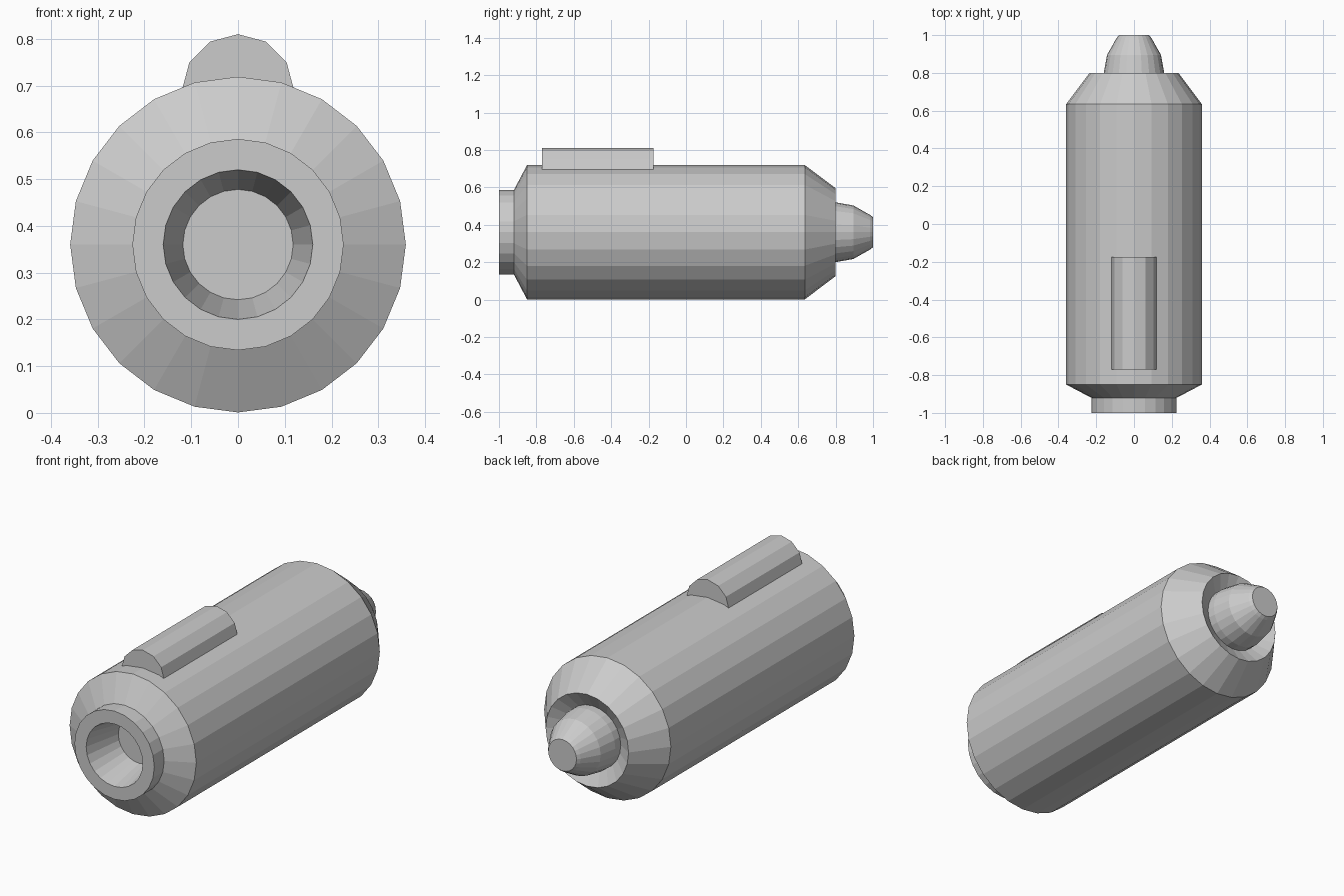
import bpy, bmesh
from math import sin, cos, pi

if "Cube" in bpy.data.objects:
    bpy.data.objects.remove(bpy.data.objects["Cube"])

AXIS_Z = 0.36
SIDES = 24


def finish(name, bm):
    bmesh.ops.recalc_face_normals(bm, faces=bm.faces)
    mesh = bpy.data.meshes.new(name)
    bm.to_mesh(mesh)
    bm.free()
    obj = bpy.data.objects.new(name, mesh)
    bpy.context.collection.objects.link(obj)
    return obj


def loft(name, rings):
    """Skin a list of closed point rings and cap both ends."""
    bm = bmesh.new()
    loops = [[bm.verts.new(p) for p in ring] for ring in rings]
    n = len(loops[0])
    for a, b in zip(loops, loops[1:]):
        for i in range(n):
            j = (i + 1) % n
            bm.faces.new((a[i], a[j], b[j], b[i]))
    bm.faces.new(loops[0])
    bm.faces.new(loops[-1])
    return finish(name, bm)


def lathe(name, profile):
    """Revolve (y, radius) points around the long axis."""
    angles = [2 * pi * i / SIDES for i in range(SIDES)]
    return loft(name, [[(r * sin(a), y, AXIS_Z + r * cos(a)) for a in angles]
                       for y, r in profile])


# Barrel: socket floor, collar, front chamfer, rear taper, dished rear end
lathe("barrel", [
    (-0.80, 0.118), (-1.00, 0.160), (-1.00, 0.226), (-0.92, 0.226),
    (-0.85, 0.359), (0.635, 0.359), (0.80, 0.235), (0.755, 0.158),
])

# Blunt tip seated in the dished rear end
lathe("tip", [
    (0.745, 0.160), (0.80, 0.160), (0.895, 0.143), (0.985, 0.092), (1.00, 0.080),
])

# Raised half-round key on top of the barrel
arc = [pi * i / 6 for i in range(7)]
loft("top_key", [[(0.12 * cos(a), y, 0.69 + 0.12 * sin(a)) for a in arc]
                 for y in (-0.77, -0.175)])
